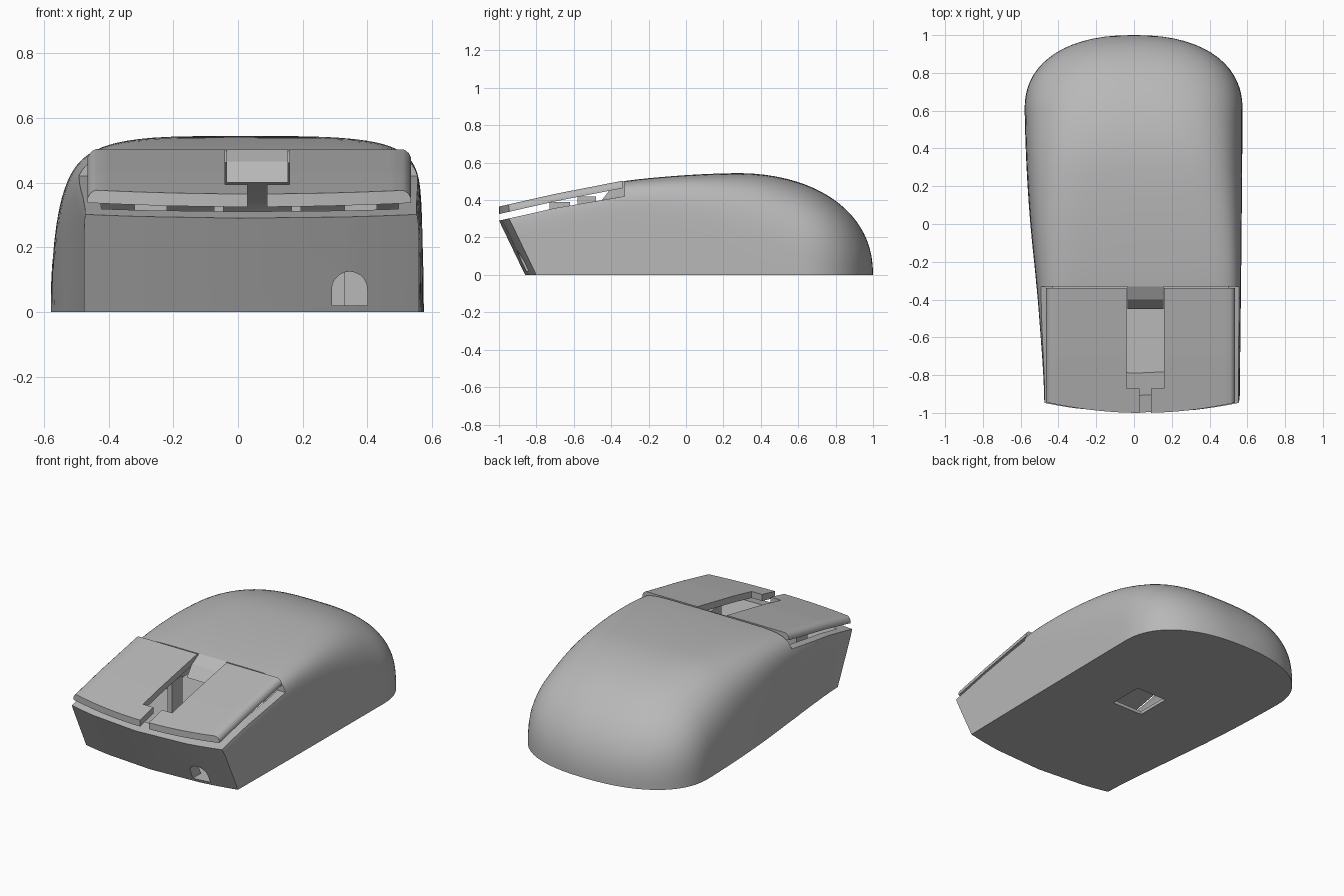
import bpy, bmesh, math

cube = bpy.data.objects.get("Cube")
if cube:
    bpy.data.objects.remove(cube, do_unlink=True)

grey = bpy.data.materials.new("plain_grey")
grey.use_nodes = True
colour = (0.48, 0.48, 0.48, 1)
grey.diffuse_color = colour
grey.node_tree.nodes["Principled BSDF"].inputs["Base Color"].default_value = colour


def finish(name, bm):
    bmesh.ops.remove_doubles(bm, verts=bm.verts, dist=1e-5)
    bmesh.ops.recalc_face_normals(bm, faces=bm.faces)
    mesh = bpy.data.meshes.new(name)
    bm.to_mesh(mesh)
    bm.free()
    mesh.materials.append(grey)
    obj = bpy.data.objects.new(name, mesh)
    bpy.context.collection.objects.link(obj)
    return obj


def prism(name, points, axis, lo, hi):
    """Extrude a 2D outline along the x, y or z axis."""
    place = {"x": lambda a, b, t: (t, a, b),
             "y": lambda a, b, t: (a, t, b),
             "z": lambda a, b, t: (a, b, t)}[axis]
    bm = bmesh.new()
    ends = [[bm.verts.new(place(a, b, t)) for a, b in points] for t in (lo, hi)]
    for end in ends:
        bm.faces.new(end)
    n = len(points)
    for i in range(n):
        j = (i + 1) % n
        bm.faces.new((ends[0][i], ends[0][j], ends[1][j], ends[1][i]))
    return finish(name, bm)


def box(name, x0, x1, y0, y1, z0, z1):
    return prism(name, [(x0, y0), (x1, y0), (x1, y1), (x0, y1)], "z", z0, z1)


def loft(name, sections):
    """Each section is a row of columns, each column a (top, bottom) pair."""
    bm = bmesh.new()
    rows = [[[bm.verts.new(p) for p in col] for col in sec] for sec in sections]
    for a, b in zip(rows, rows[1:]):
        for i in range(len(a) - 1):
            for k in (0, 1):
                bm.faces.new((a[i][k], a[i + 1][k], b[i + 1][k], b[i][k]))
        for i in (0, -1):
            bm.faces.new((a[i][0], a[i][1], b[i][1], b[i][0]))
    for r in (rows[0], rows[-1]):
        for p, q in zip(r, r[1:]):
            bm.faces.new((p[0], q[0], q[1], p[1]))
    return finish(name, bm)


def cut(obj, cutter):
    mod = obj.modifiers.new("cut", "BOOLEAN")
    mod.operation = "DIFFERENCE"
    mod.solver = "EXACT"
    mod.object = cutter
    bpy.context.view_layer.objects.active = obj
    bpy.ops.object.modifier_apply(modifier=mod.name)
    bpy.data.objects.remove(cutter, do_unlink=True)


def smooth(obj):
    bpy.ops.object.select_all(action="DESELECT")
    obj.select_set(True)
    bpy.context.view_layer.objects.active = obj
    bpy.ops.object.shade_smooth_by_angle(angle=math.radians(30))


def lerp(keys, y):
    for (a, u), (b, v) in zip(keys, keys[1:]):
        if y <= b:
            return u + (v - u) * max(0, (y - a) / (b - a))
    return keys[-1][1]


def soft(keys, y, width=0.12):
    return sum(lerp(keys, y + width * k / 4) for k in range(-4, 5)) / 9


def rounded_end(y, start, power):
    t = min(max((y - start) / (1 - start), 0), 1)
    return (1 - t ** power) ** (1 / power)


# Shape of the shell along its length
RIGHT_X = [(-1, 0.56), (0, 0.57), (0.6, 0.575)]
LEFT_X = [(-1, 0.475), (-0.85, 0.48), (-0.33, 0.515), (0, 0.55), (0.3, 0.57), (0.6, 0.58)]
TOP_Z = [(-1, 0.365), (-0.7, 0.433), (-0.33, 0.505), (0, 0.535), (0.25, 0.545)]
RIGHT_POWER = [(-0.33, 10), (0.25, 5), (0.6, 3.2), (1, 2.5)]
LEFT_POWER = [(-1, 12), (-0.33, 7), (0.25, 4.3), (0.6, 3), (1, 2.5)]


def front_amount(y):
    return min(max((-0.33 - y) / 0.67, 0), 1)


def bow(x, y):
    return front_amount(y) * 0.06 * ((x - 0.04) / 0.52) ** 2


def shell_section(y, inset, floor):
    end = rounded_end(y, 0.6, 2.3)
    height = soft(TOP_Z, y) * rounded_end(y, 0.25, 2.2) - inset - floor
    cols = []
    n = 48
    for i in range(n + 1):
        a = math.pi * (1 - i / n)
        c, s = math.cos(a), max(math.sin(a), 0)
        if i in (0, n):
            s = 0
        keys, side = (RIGHT_POWER, RIGHT_X) if c > 0 else (LEFT_POWER, LEFT_X)
        power = soft(keys, y)
        half = soft(side, y) * end - inset
        x = math.copysign(abs(c) ** (2 / power) * half, c)
        top = floor + height * s ** (2 / power)
        # The nose leans back towards the floor and bows forward in the middle
        cols.append([(x, y + bow(x, y) + front_amount(y) * 0.48 * (0.29 - z), z)
                     for z in (top, floor)])
    return cols


def stations(start, stop):
    ys = [start + (0.6 - start) * i / 26 for i in range(27)]
    reach = math.asin(min((stop - 0.6) / 0.4, 1))
    return ys + [0.6 + 0.4 * math.sin(reach * i / 16) for i in range(1, 17)]


# Hollow shell
shell = loft("shell", [shell_section(y, 0, 0) for y in stations(-1, 0.99999)])
cut(shell, loft("cavity", [shell_section(y, 0.04, 0.02) for y in stations(-0.9, 0.9)]))

# Open the front above the rim, under the buttons
cut(shell, prism("rim_cutter", [(-1.3, 0.23), (-1, 0.29), (-0.7, 0.357), (-0.33, 0.42),
                                (-0.33, 1), (-1.3, 1)], "x", -1, 1))

# Arched cable port in the nose and sensor window in the floor
arch = [(0.29, 0.02), (0.40, 0.02)]
arch += [(0.345 + 0.055 * math.cos(math.pi * i / 10),
          0.07 + 0.055 * math.sin(math.pi * i / 10)) for i in range(11)]
cut(shell, prism("port_cutter", arch, "y", -1.2, -0.6))
cut(shell, box("sensor_cutter", -0.045, 0.165, 0.01, 0.23, -0.1, 0.1))
smooth(shell)


# Button plate with rolled outer edges
def plate_section(y):
    xs = [-0.44 + 0.95 * i / 24 for i in range(25)]
    edge = [(0, 0.025), (0.007, 0.012), (0.016, 0.004)]
    profile = [(-0.465 + d, drop) for d, drop in edge] + [(x, 0) for x in xs]
    profile += [(0.535 - d, drop) for d, drop in reversed(edge)]
    cols = []
    for x, drop in profile:
        yy = y + bow(x, y)
        top = lerp(TOP_Z, yy)
        cols.append([(x, yy, top - drop), (x, yy, top - 0.04)])
    return cols


buttons = loft("buttons", [plate_section(-1 + 0.66 * i / 16) for i in range(17)])
cut(buttons, prism("wheel_slot_cutter",
                   [(-0.04, -0.3), (-0.04, -0.87), (0.03, -0.87), (0.03, -1.1),
                    (0.09, -1.1), (0.09, -0.87), (0.16, -0.87), (0.16, -0.3)], "z", 0, 1))
smooth(buttons)

# Sloped bracket closing the rear of the wheel slot
prism("slot_bracket", [(-0.45, 0.40), (-0.40, 0.465), (-0.33, 0.503), (-0.33, 0.42)],
      "x", -0.035, 0.155)

# Posts under the buttons and wheel holders beside the slot
for side, post_x, holder_x in (("right", -0.27, -0.06), ("left", 0.38, 0.18)):
    box(side + "_button_post", post_x - 0.05, post_x + 0.05, -0.73, -0.62, 0.015, 0.39)
    box(side + "_wheel_holder", holder_x - 0.015, holder_x + 0.015, -0.58, -0.48, 0.015, 0.42)
